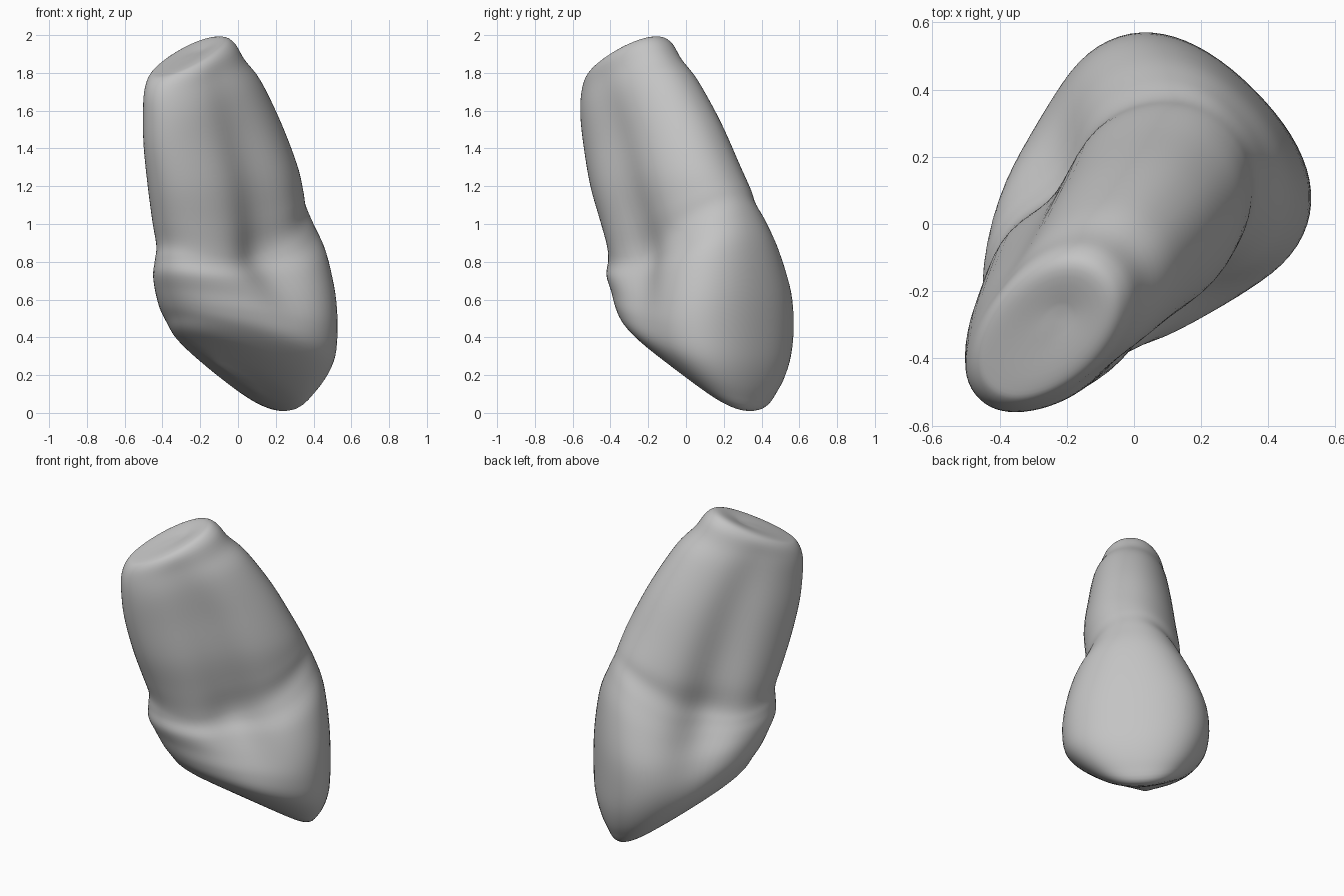
import bpy, bmesh, math
from mathutils import Vector

cube = bpy.data.objects.get("Cube")
if cube:
    bpy.data.objects.remove(cube, do_unlink=True)

SIDES = 72
STEPS = 5
DIAG = math.sqrt(0.5)

# Each section: inner end (u, z), outer end (u, z), sideways centre, half width,
# depth of the flank dent, lift of the flanks
# u runs along the diagonal from the inner side to the outer side
root_sections = [
    (-.42, 1.88, -.32, 1.92, -.04, .03, 0, 0),
    (-.60, 1.80, -.20, 1.99, -.04, .13, 0, 0),
    (-.66, 1.76, -.13, 1.97, -.04, .175, 0, 0),
    (-.69, 1.68, -.06, 1.88, -.04, .20, .05, 0),
    (-.69, 1.56, .05, 1.77, -.04, .23, .1, 0),
    (-.67, 1.40, .20, 1.55, -.03, .26, .15, 0),
    (-.62, 1.20, .32, 1.33, -.02, .29, .19, -.03),
    (-.56, 1.02, .38, 1.21, 0, .30, .23, -.08),
    (-.52, .90, .41, 1.14, .01, .30, .28, -.13),
]
crown_sections = [
    (-.52, .82, .45, 1.05, .02, .33, .27, -.13),
    (-.52, .74, .50, .90, .02, .38, .22, -.1),
    (-.48, .65, .53, .66, .03, .42, .12, -.05),
    (-.44, .57, .535, .42, .03, .43, .05, 0),
    (-.40, .51, .525, .24, .03, .40, 0, .01),
    (-.35, .44, .48, .09, .05, .32, 0, .03),
    (-.26, .37, .41, .01, .07, .20, 0, .03),
    (-.10, .26, .22, .10, .06, .05, 0, .01),
]


def blend(p, q, r, s, t):
    """Smooth curve from q to r, steered by the neighbours p and s."""
    return q + t / 2 * (r - p + t * (2 * p - 5 * q + 4 * r - s + t * (3 * (q - r) + s - p)))


def section_ring(bm, section):
    """One tilted ring, wider toward the outer side, with a dent in both flanks."""
    u_in, z_in, u_out, z_out, centre, width, dent, lift, crown = section
    shift = .2 * crown
    ring = []
    for i in range(SIDES):
        angle = math.tau * i / SIDES
        c, s = math.cos(angle), math.sin(angle)
        along = c + shift * s * s
        t = (along + 1) / 2
        hollow = 1 - dent * math.exp(-((along + .05) / .35) ** 2)
        side = math.copysign(abs(s) ** .93, s) * (1 + .1 * c) * hollow
        u = u_in + (u_out - u_in) * t
        v = centre + width * side
        z = z_in + (z_out - z_in) * t + lift * s * s
        ring.append(bm.verts.new(((u - v) * DIAG, (u + v) * DIAG, z)))
    return ring


# Root and crown as one continuous loft
sections = [row + (0,) for row in root_sections]
sections += [row + (min(1, .4 + .3 * i),) for i, row in enumerate(crown_sections)]
bm = bmesh.new()
rings = []
last = len(sections) - 1
for k in range(last):
    near = [sections[min(max(k + d, 0), last)] for d in (-1, 0, 1, 2)]
    for step in range(STEPS):
        rings.append(section_ring(bm, [blend(*four, step / STEPS) for four in zip(*near)]))
rings.append(section_ring(bm, sections[last]))

for a, b in zip(rings, rings[1:]):
    for i in range(SIDES):
        j = (i + 1) % SIDES
        bm.faces.new((a[i], a[j], b[j], b[i]))
for ring in (rings[0], rings[-1]):
    middle = bm.verts.new(sum((v.co for v in ring), Vector()) / SIDES)
    for i in range(SIDES):
        bm.faces.new((ring[i], ring[(i + 1) % SIDES], middle))
bmesh.ops.recalc_face_normals(bm, faces=bm.faces)
for face in bm.faces:
    face.smooth = True
mesh = bpy.data.meshes.new("tooth")
bm.to_mesh(mesh)
bm.free()
tooth = bpy.data.objects.new("tooth", mesh)
bpy.context.collection.objects.link(tooth)

# Plain grey
grey = bpy.data.materials.new("plain grey")
grey.use_nodes = True
colour = (.55, .55, .55, 1)
grey.diffuse_color = colour
grey.node_tree.nodes["Principled BSDF"].inputs["Base Color"].default_value = colour
mesh.materials.append(grey)
